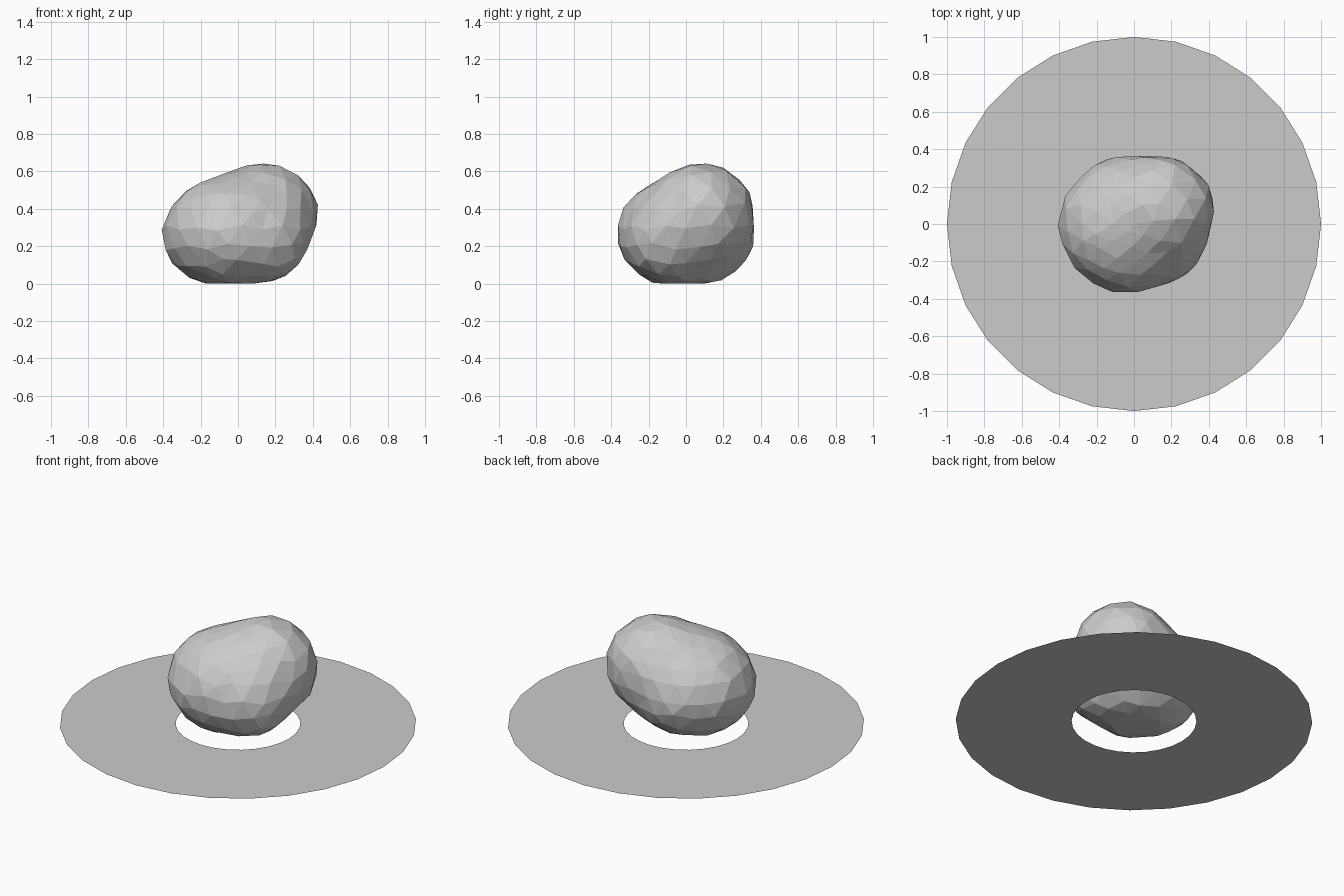
import bpy, bmesh, random
from math import cos, sin, tau
from mathutils import Vector
from mathutils.bvhtree import BVHTree

if "Cube" in bpy.data.objects:
    bpy.data.objects.remove(bpy.data.objects["Cube"])

random.seed(4)


def add_object(name, bm):
    mesh = bpy.data.meshes.new(name)
    bm.to_mesh(mesh)
    bm.free()
    obj = bpy.data.objects.new(name, mesh)
    bpy.context.collection.objects.link(obj)
    return obj


# boulder form: convex wrap around a few rounded lumps (centre, radii)
lumps = [
    ((-0.03, -0.01, 0.27), (0.373, 0.358, 0.302)),   # low wide body
    ((0.14, 0.08, 0.36), (0.29, 0.285, 0.283)),      # raised shoulder
    ((0.13, -0.08, 0.25), (0.25, 0.245, 0.24)),      # front right bulge
    ((-0.05, 0.10, 0.26), (0.27, 0.262, 0.255)),     # back left bulge
]
form = bmesh.new()
for centre, radii in lumps:
    made = bmesh.ops.create_icosphere(form, subdivisions=4, radius=1)
    for v in made["verts"]:
        v.co = Vector(c + r * k for c, r, k in zip(centre, radii, v.co))
hull = bmesh.ops.convex_hull(form, input=form.verts[:])
unused = {g for g in hull["geom_interior"] if isinstance(g, bmesh.types.BMVert)}
bmesh.ops.delete(form, geom=list(unused), context="VERTS")
tree = BVHTree.FromBMesh(form)
form.free()

# faceted rock: coarse sphere projected on the form, flat underneath
core = Vector((0.02, 0.01, 0.30))
rock = bmesh.new()
bmesh.ops.create_icosphere(rock, subdivisions=3, radius=1)
for v in rock.verts:
    way = v.co.normalized()
    way = (way + Vector(random.uniform(-0.05, 0.05) for _ in range(3))).normalized()
    hit = tree.ray_cast(core + way * 3, -way)[0]
    v.co = core + (hit - core) * random.uniform(0.995, 1.018)
    v.co.z = max(v.co.z, 0)
add_object("rock", rock)

# thin flat ground ring around the rock
SIDES = 28
ring = bmesh.new()
loops = [[ring.verts.new((r * cos(tau * i / SIDES), r * sin(tau * i / SIDES), 0))
          for i in range(SIDES)] for r in (0.35, 1.0)]
inner, outer = loops
for i in range(SIDES):
    j = (i + 1) % SIDES
    ring.faces.new((inner[i], outer[i], outer[j], inner[j]))
add_object("ground_ring", ring)
